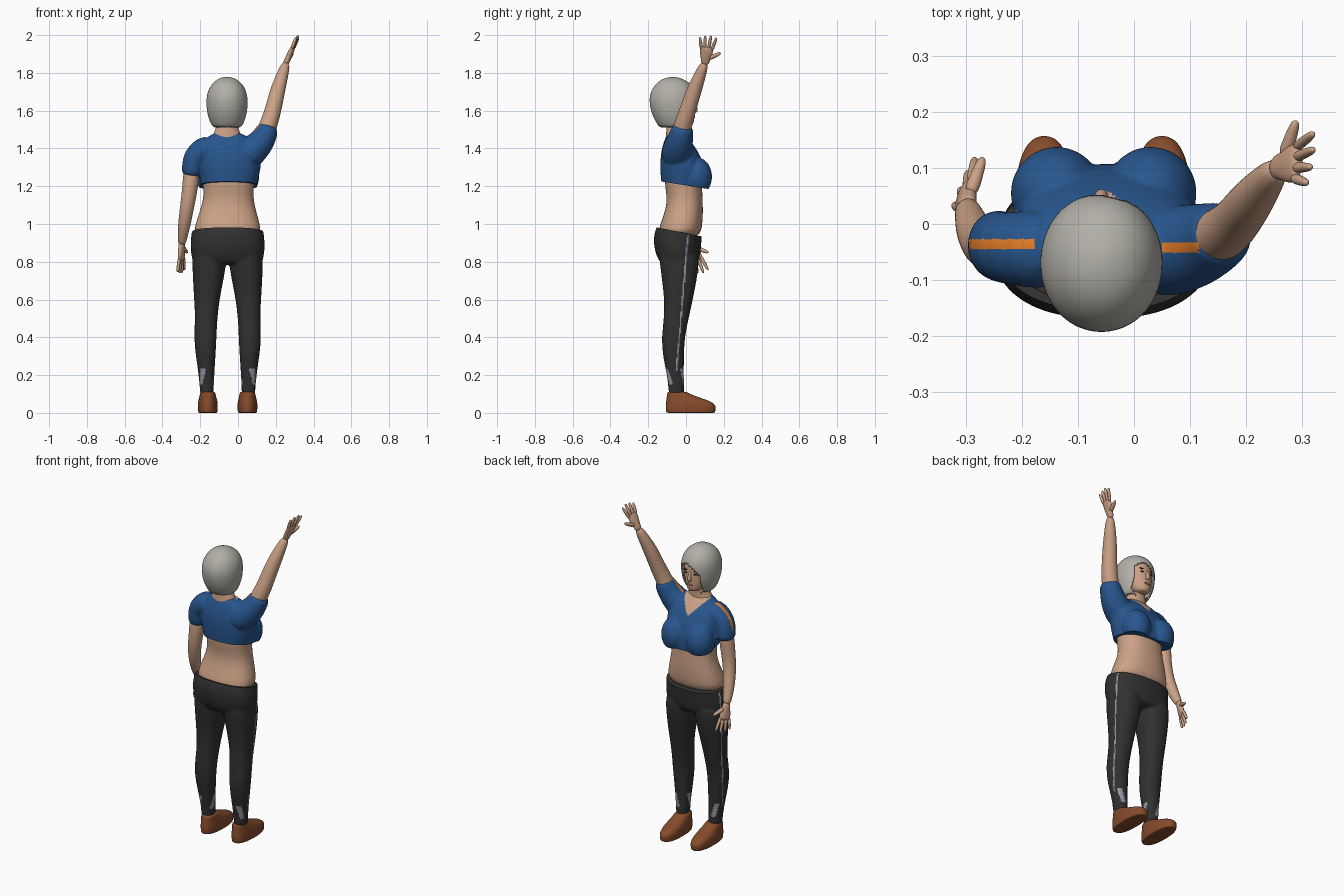
import bpy, bmesh, math
from mathutils import Vector, Matrix

if "Cube" in bpy.data.objects:
    bpy.data.objects.remove(bpy.data.objects["Cube"])

CX = -0.055  # body centre line


def material(name, r, g, b):
    m = bpy.data.materials.new(name)
    m.diffuse_color = (r, g, b, 1)
    m.use_nodes = True
    m.node_tree.nodes["Principled BSDF"].inputs["Base Color"].default_value = m.diffuse_color
    return m


SKIN = material("skin", 0.60, 0.36, 0.24)
BLUE = material("shirt blue", 0.021, 0.093, 0.27)
BLACK = material("trouser charcoal", 0.03, 0.03, 0.03)
HAIR = material("hair grey", 0.44, 0.43, 0.385)
BROWN = material("shoe brown", 0.24, 0.07, 0.024)
ORANGE = material("orange trim", 0.75, 0.20, 0.02)
GREY = material("light grey", 0.30, 0.30, 0.36)
DARK = material("eye dark", 0.03, 0.02, 0.015)
LIP = material("lip", 0.38, 0.13, 0.10)


def skin_rings(bm, rings):
    loops = [[bm.verts.new(p) for p in r] for r in rings]
    n = len(loops[0])
    for a, b in zip(loops, loops[1:]):
        for i in range(n):
            bm.faces.new((a[i], a[(i + 1) % n], b[(i + 1) % n], b[i]))
    bm.faces.new(loops[0][::-1])
    bm.faces.new(loops[-1])


def loft(bm, rows, n=20, p=2.3):
    """Horizontal rounded sections: (z, centre x, half width, y back, y front)."""
    def sp(v):
        return math.copysign(abs(v) ** (2 / p), v)
    rings = []
    for z, cx, rx, y0, y1 in rows:
        cy, ry = (y0 + y1) / 2, (y1 - y0) / 2
        rings.append([Vector((cx + rx * 1.015 * sp(math.cos(a)), cy + ry * 1.015 * sp(math.sin(a)), z))
                      for a in (2 * math.pi * i / n for i in range(n))])
    skin_rings(bm, rings)


def tube(bm, pts, radii, side=(1, 0, 0), n=12):
    """Limb along a path; a radius may be (along side, across side)."""
    pts = [Vector(p) for p in pts]
    rings = []
    for i, p in enumerate(pts):
        t = (pts[min(i + 1, len(pts) - 1)] - pts[max(i - 1, 0)]).normalized()
        u = Vector(side)
        u = (u - t * u.dot(t)).normalized()
        v = t.cross(u)
        r = radii[i]
        ra, rb = r if isinstance(r, tuple) else (r, r)
        rings.append([p + u * math.cos(a) * ra * 1.03 + v * math.sin(a) * rb * 1.03
                      for a in (2 * math.pi * k / n for k in range(n))])
    skin_rings(bm, rings)


def ball(bm, c, s):
    bmesh.ops.create_uvsphere(bm, u_segments=20, v_segments=12, radius=1,
                              matrix=Matrix.Translation(c) @ Matrix.Diagonal((*s, 1)))


def finish(name, bm, mats, rule=None, voxel=0, cut=None, cull=None, thick=0, sub=2):
    bmesh.ops.recalc_face_normals(bm, faces=bm.faces)
    me = bpy.data.meshes.new(name)
    bm.to_mesh(me)
    bm.free()
    ob = bpy.data.objects.new(name, me)
    bpy.context.collection.objects.link(ob)
    if sub:
        ob.modifiers.new("round", 'SUBSURF').levels = sub
    if voxel:
        r = ob.modifiers.new("merge", 'REMESH')
        r.mode, r.voxel_size = 'VOXEL', voxel
        s = ob.modifiers.new("relax", 'SMOOTH')
        s.factor, s.iterations = 0.5, 8
    dg = bpy.context.evaluated_depsgraph_get()
    me = bpy.data.meshes.new_from_object(ob.evaluated_get(dg))
    ob.modifiers.clear()
    ob.data = me
    me.name = name
    bm = bmesh.new()
    bm.from_mesh(me)
    if cut:  # trim with a plane and close the hole
        co, no = cut
        bmesh.ops.bisect_plane(bm, geom=bm.verts[:] + bm.edges[:] + bm.faces[:],
                               plane_co=co, plane_no=no, clear_inner=True)
        bmesh.ops.holes_fill(bm, edges=[e for e in bm.edges if e.is_boundary], sides=0)
    if cull:
        bmesh.ops.delete(bm, geom=[f for f in bm.faces if cull(f.calc_center_median())], context='FACES')
    bmesh.ops.recalc_face_normals(bm, faces=bm.faces)
    bm.to_mesh(me)
    bm.free()
    me.materials.clear()
    for m in mats:
        me.materials.append(m)
    for f in me.polygons:
        f.use_smooth = True
        f.material_index = rule(f.center, f.normal) if rule else 0
    me.set_sharp_from_angle(angle=math.radians(50))
    if thick:
        ob.modifiers.new("thickness", 'SOLIDIFY').thickness = thick
    return ob


# Trousers: hips and two legs merged, with side stripes and ankle patches
bm = bmesh.new()
loft(bm, [(1.02, CX, .172, -.135, .085), (.98, CX, .185, -.158, .085), (.94, CX, .193, -.17, .084),
          (.89, CX, .197, -.17, .08), (.84, CX, .194, -.16, .076), (.80, CX, .184, -.14, .066), (.785, CX, .17, -.12, .05)])
LEG = [(.87, .095, .09, -.15, .07), (.79, .097, .090, -.137, .068), (.7, .103, .080, -.127, .056), (.6, .110, .067, -.114, .036),
       (.5, .113, .058, -.116, .014), (.4, .119, .060, -.130, -.008), (.3, .116, .052, -.123, -.011),
       (.2, .112, .041, -.100, -.012), (.12, .110, .036, -.092, -.010), (.08, .110, .035, -.09, -.01)]
for s in (-1, 1):
    loft(bm, [(z, CX + s * d, rx, a, b) for z, d, rx, a, b in LEG])


def trouser_colour(c, n):
    d = abs(c.x - CX)
    if .15 < c.z < .235:
        ang = math.atan2(c.y + .056, d - .112)
        if math.sin(3 * ang + .6 + c.z * 20) > .55:
            return 1
    out = n.x * (1 if c.x > CX else -1)
    if .22 < c.z < .94 and out > .6 and abs(c.y - (-.05 + (c.z - .23) * .085)) < .0042:
        return 1
    return 0


finish("trousers", bm, [BLACK, GREY], trouser_colour, voxel=.007, sub=1,
       cut=((0, -.17, .985), (0, -.2, -1)))

# Bare waist
bm = bmesh.new()
loft(bm, [(1.32, -.05, .135, -.105, .075), (1.22, -.05, .137, -.115, .085), (1.15, -.05, .129, -.1, .086),
          (1.08, -.053, .144, -.105, .09), (1.0, CX, .171, -.137, .087), (.92, CX, .182, -.155, .074)])
finish("waist", bm, [SKIN])

# Cropped shirt: chest, bust and sleeves merged
bm = bmesh.new()
loft(bm, [(1.14, -.05, .145, -.12, .1), (1.18, -.05, .146, -.125, .107), (1.23, -.048, .152, -.132, .108),
          (1.3, -.045, .168, -.137, .1), (1.37, -.05, .17, -.134, .072), (1.42, -.052, .15, -.122, .04),
          (1.46, -.055, .105, -.108, .005), (1.49, -.058, .065, -.095, -.02)])
for x in (-.138, .03):
    ball(bm, (x, .055, 1.25), (.084, .085, .105))
tube(bm, [(-.13, -.045, 1.40), (-.19, -.045, 1.395), (-.232, -.043, 1.355), (-.243, -.038, 1.30), (-.246, -.035, 1.245)],
     [.075, .07, .064, (.056, .064), (.054, .062)])
tube(bm, [(.02, -.05, 1.34), (.075, -.048, 1.385), (.12, -.035, 1.43), (.15, -.022, 1.48), (.166, -.015, 1.53)],
     [.085, .082, .074, .062, .056])


def shirt_colour(c, n):
    if c.y > -.05 and c.z > 1.385 and abs(c.x - CX) < (c.z - 1.38) * .85 and c.x < .03:
        return 1
    if c.x < -.177 and -.046 < c.y < -.027 and n.z > .15:
        return 2
    if .05 < c.x < .115 and -.053 < c.y < -.033 and n.z > .35:
        return 2
    return 0


finish("shirt", bm, [BLUE, SKIN, ORANGE], shirt_colour, voxel=.006, sub=1,
       cut=((0, -.13, 1.225), (0, .16, 1)))

# Neck
bm = bmesh.new()
loft(bm, [(1.41, -.058, .1, -.11, .0), (1.45, -.058, .088, -.108, -.005), (1.485, -.058, .066, -.105, -.01),
          (1.53, -.058, .053, -.1, -.005), (1.6, -.058, .05, -.1, -.005)], p=2)
finish("neck", bm, [SKIN])

# Head with nose and ears hidden under the hair
bm = bmesh.new()
loft(bm, [(1.522, -.058, .028, -.015, .032), (1.54, -.058, .048, -.07, .043), (1.575, -.058, .066, -.11, .045),
          (1.63, -.058, .078, -.13, .046), (1.69, -.058, .08, -.14, .042), (1.735, -.058, .06, -.11, .015)], p=2.1)
tube(bm, [(-.058, .038, 1.65), (-.058, .048, 1.625), (-.058, .054, 1.602), (-.058, .042, 1.592)],
     [.007, .009, .013, .009])
finish("head", bm, [SKIN])

# Eyes, brows and mouth
bm = bmesh.new()
for s in (-1, 1):
    ball(bm, (-.058 + s * .029, .037, 1.636), (.013, .006, .005))
    ball(bm, (-.058 + s * .031, .037, 1.654), (.018, .006, .003))
finish("eyes_and_brows", bm, [DARK], sub=0)
bm = bmesh.new()
ball(bm, (-.058, .043, 1.568), (.020, .005, .006))
finish("mouth", bm, [LIP], sub=0)

# Bobbed hair, opened around the face
bm = bmesh.new()
loft(bm, [(1.505, -.058, .07, -.135, .0), (1.53, -.058, .085, -.153, .022), (1.57, -.058, .100, -.174, .04),
          (1.61, -.058, .107, -.187, .05), (1.66, -.058, .109, -.194, .055), (1.705, -.058, .101, -.184, .048),
          (1.745, -.058, .078, -.158, .025), (1.77, -.058, .046, -.122, -.02), (1.779, -.058, .012, -.08, -.055)],
     n=32, p=2.05)


def face_opening(c):
    under = c.z < 1.512
    front = c.y > -.01 and abs(c.x + .052) < .066
    return under or (front and c.z < 1.695 - 6 * (c.x + .035) ** 2 - .25 * abs(c.x + .035))


finish("hair", bm, [HAIR], cull=face_opening, thick=.008)


# Arms and hands
def arm(name, pts, radii, hand_dir, side, length):
    bm = bmesh.new()
    tube(bm, pts, radii)
    d, s = Vector(hand_dir).normalized(), Vector(side)
    s = (s - d * s.dot(d)).normalized()
    w = Vector(pts[-1])
    tube(bm, [w - d * .02, w + d * .015, w + d * .05, w + d * .075, w + d * .088],
         [(.021, .017), (.025, .016), (.035, .015), (.036, .013), (.03, .009)], side=s)
    for k, f in ((-1.5, .8), (-.5, .95), (.5, 1.03), (1.5, .93)):
        a = w + d * .068 + s * k * .018
        v = (d + s * k * .16) * (length - .068) * f
        tube(bm, [a, a + v * .5, a + v * .88, a + v], [.0105, .0095, .008, .004], n=8)
    a = w + d * .02 + s * .015
    v = (d * .55 + s * .8) * .078
    tube(bm, [a, a + v * .5, a + v * .85, a + v], [.015, .012, .010, .005], n=8)
    finish(name, bm, [SKIN])


arm("lowered_arm",
    [(-.243, -.04, 1.32), (-.252, -.044, 1.2), (-.268, -.042, 1.1), (-.284, -.015, 1.0), (-.294, .015, .93), (-.298, .033, .89)],
    [.045, .042, .038, .034, .026, .021], (-.03, .28, -.95), (.4, .9, .2), .158)
arm("raised_arm",
    [(.12, -.035, 1.43), (.165, -.015, 1.53), (.19, .015, 1.62), (.208, .04, 1.70), (.235, .075, 1.79), (.258, .102, 1.86)],
    [.05, .048, .043, .041, .032, .021], (.4, .1, .91), (.1, 1, -.1), .152)

# Shoes
for s, side in ((-1, "left"), (1, "right")):
    bm = bmesh.new()
    x = CX + s * .105
    loft(bm, [(0, x, .046, -.1, .148), (.001, x, .05, -.104, .153), (.02, x, .052, -.107, .157), (.04, x, .053, -.107, .157),
              (.06, x, .051, -.105, .135), (.08, x, .046, -.102, .075), (.1, x, .041, -.1, .02),
              (.115, x, .038, -.097, .0)], p=2.4)
    finish("shoe_" + side, bm, [BROWN])
